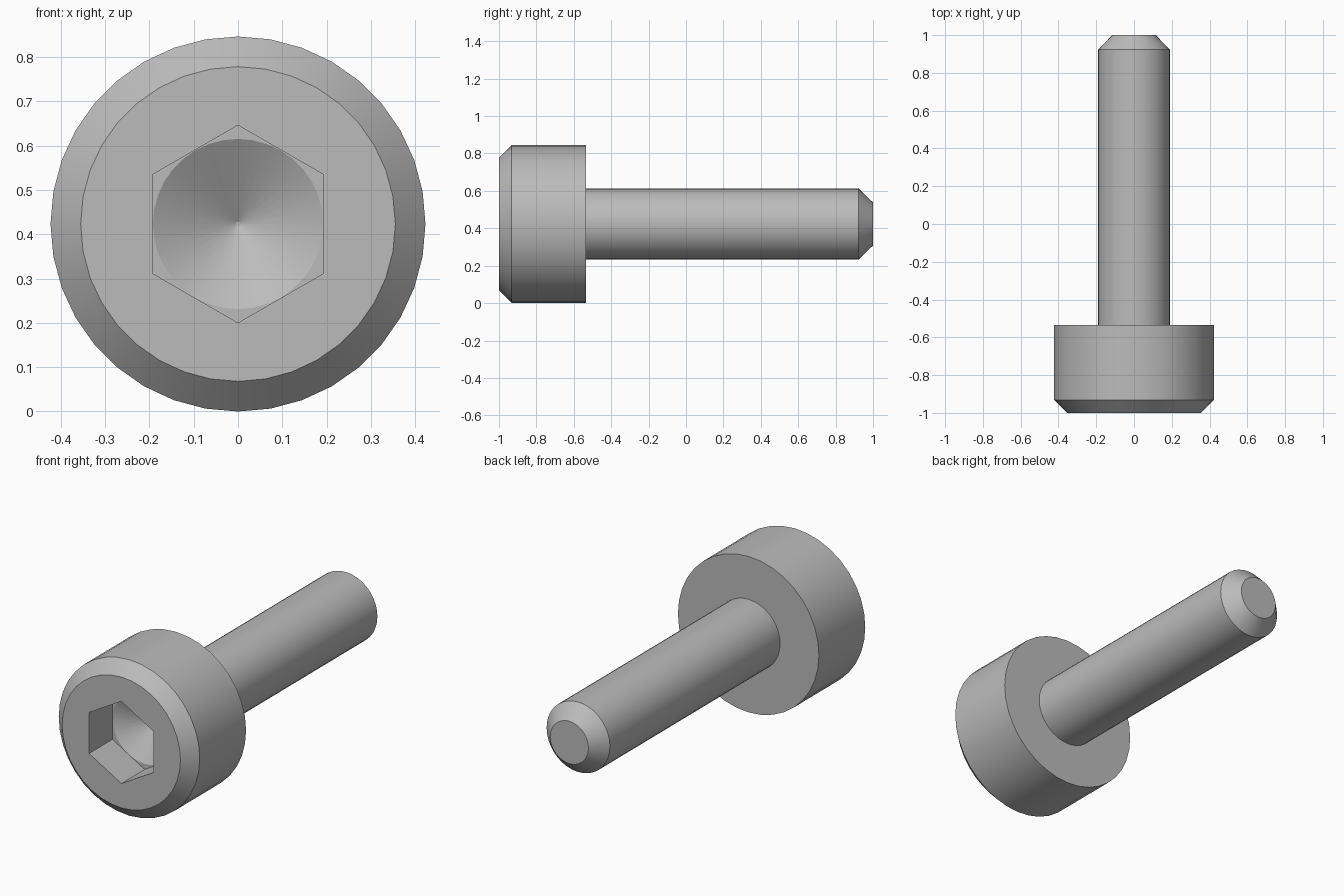
import bpy, bmesh, math

cube = bpy.data.objects.get("Cube")
if cube:
    bpy.data.objects.remove(cube, do_unlink=True)

SEGMENTS = 36
HEAD_R = 0.423
SHANK_R = 0.19
HEX_APOTHEM = 0.193
HEAD_BACK = -0.535

steel = bpy.data.materials.new("grey steel")
steel.use_nodes = True
GREY = (0.5, 0.5, 0.5, 1)
steel.diffuse_color = GREY
steel.node_tree.nodes["Principled BSDF"].inputs["Base Color"].default_value = GREY


def hex_radius(angle):
    """Distance from the axis to a hexagon with flat left and right sides."""
    side = math.radians(60)
    offset = (angle + side / 2) % side - side / 2
    return HEX_APOTHEM / math.cos(offset)


def turn(name, profile, cap_start=False, cap_end=False):
    """Turn (radius, y) stations round the long axis; 'hex' gives a hexagon."""
    bm = bmesh.new()
    rings = []
    for radius, y in profile:
        ring = []
        for i in range(SEGMENTS):
            a = math.tau * i / SEGMENTS
            r = hex_radius(a) if radius == "hex" else radius
            ring.append(bm.verts.new((r * math.cos(a), y, HEAD_R + r * math.sin(a))))
        rings.append(ring)
    for p, q in zip(rings, rings[1:]):
        for i in range(SEGMENTS):
            j = (i + 1) % SEGMENTS
            bm.faces.new((p[i], q[i], q[j], p[j]))
    if cap_start:
        bm.faces.new(rings[0])
    if cap_end:
        bm.faces.new(rings[-1][::-1])
    mesh = bpy.data.meshes.new(name)
    bm.to_mesh(mesh)
    bm.free()
    mesh.materials.append(steel)
    obj = bpy.data.objects.new(name, mesh)
    bpy.context.collection.objects.link(obj)
    bpy.ops.object.select_all(action="DESELECT")
    obj.select_set(True)
    bpy.context.view_layer.objects.active = obj
    bpy.ops.object.shade_smooth_by_angle(angle=math.radians(25))
    return obj


# Head: drilled cone, hexagonal socket, front face, chamfer, side and back
turn("socket_head", [
    (0.005, -0.69), (0.192, -0.8), ("hex", -0.8), ("hex", -1),
    (0.355, -1), (HEAD_R, -0.932), (HEAD_R, HEAD_BACK), (SHANK_R, HEAD_BACK),
], cap_start=True)

# Shank with chamfered tip
turn("shank", [
    (SHANK_R, HEAD_BACK), (SHANK_R, 0.923), (0.115, 1),
], cap_end=True)
